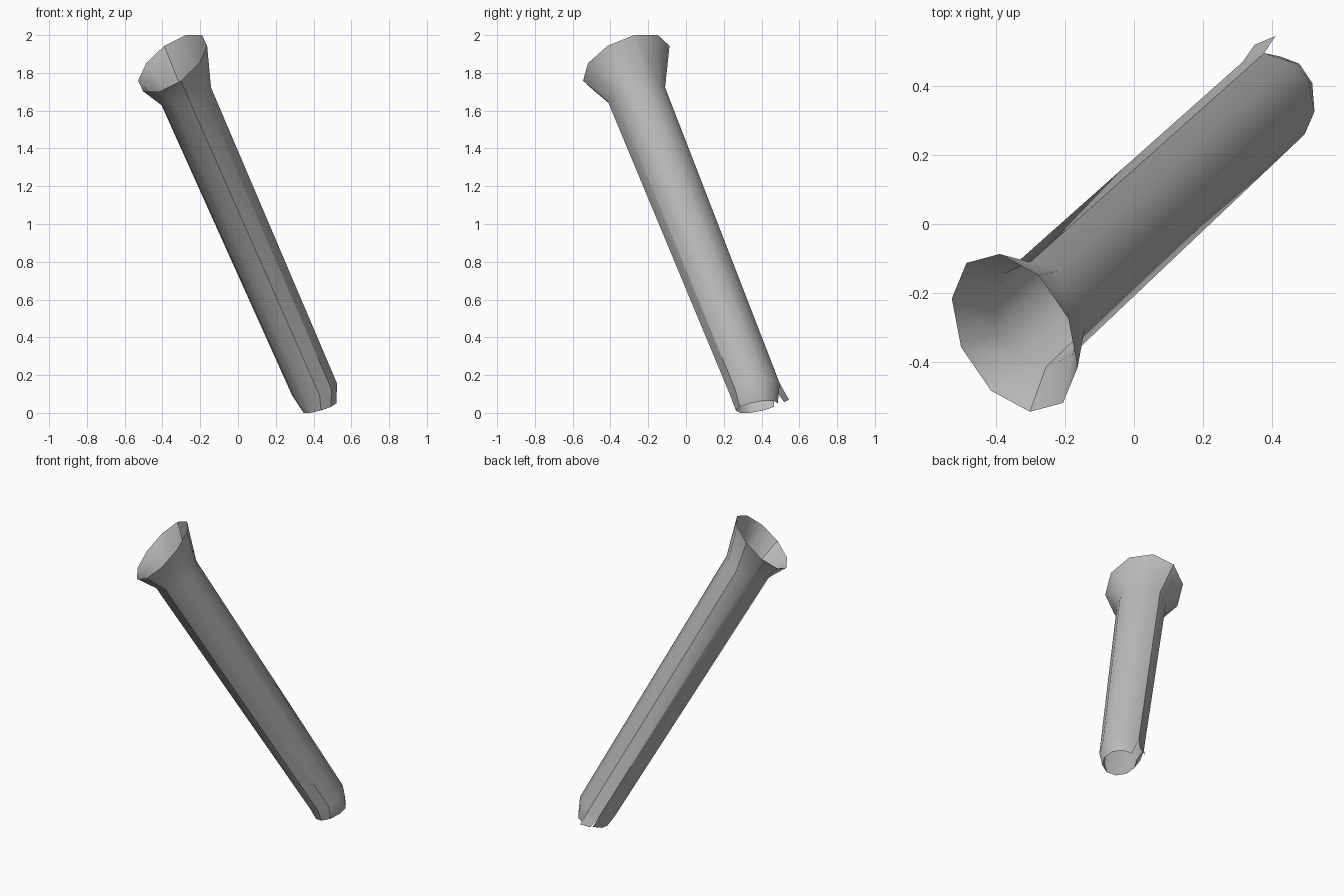
import bpy, bmesh, math
from mathutils import Vector

cube = bpy.data.objects.get("Cube")
if cube:
    bpy.data.objects.remove(cube, do_unlink=True)

SIDES = 10

# One plain grey for the whole tube
grey = bpy.data.materials.new("plain_grey")
grey.use_nodes = True
colour = (0.5, 0.5, 0.5, 1)
grey.diffuse_color = colour
grey.node_tree.nodes["Principled BSDF"].inputs["Base Color"].default_value = colour

# Oblique elliptical sections: centre, level half-axis, sloping half-axis
mouth = ((-0.346, -0.316, 1.851), (0.14, -0.203, 0), (0.118, 0.11, 0.157))
neck = ((-0.278, -0.262, 1.685), (0.098, -0.118, 0), (0.095, 0.095, 0.064))
shoulder = ((0.405, 0.365, 0.125), (0.09, -0.105, 0), (0.078, 0.078, 0.055))
lip = ((0.432, 0.375, 0.032), (0.06, -0.09, 0), (0.07, 0.065, 0.033))


def ring(bm, section):
    centre, u, v = map(Vector, section)
    angles = [math.tau * i / SIDES for i in range(SIDES)]
    return [bm.verts.new(centre + u * math.cos(a) + v * math.sin(a)) for a in angles]


def bridge(bm, upper, lower, skip=None):
    for i in range(SIDES):
        j = (i + 1) % SIDES
        if i != skip:
            bm.faces.new((upper[i], lower[i], lower[j], upper[j]))


def finish(bm, name):
    mesh = bpy.data.meshes.new(name)
    bm.to_mesh(mesh)
    bm.free()
    obj = bpy.data.objects.new(name, mesh)
    bpy.context.collection.objects.link(obj)
    mesh.materials.append(grey)
    bpy.ops.object.select_all(action='DESELECT')
    obj.select_set(True)
    bpy.context.view_layer.objects.active = obj
    bpy.ops.object.shade_smooth_by_angle(angle=math.radians(36))


# Open tube with a flared mouth, a tapered lower lip and one bent-out tab
bm = bmesh.new()
rings = [ring(bm, s) for s in (mouth, neck, shoulder, lip)]
TAB = 4
bridge(bm, rings[0], rings[1])
bridge(bm, rings[1], rings[2])
bridge(bm, rings[2], rings[3], skip=TAB)

# Tab continuing one side of the tube past the lip
outer = bm.verts.new((0.41, 0.545, 0.07))
inner = bm.verts.new((0.35, 0.52, 0.057))
bm.faces.new((rings[2][TAB], outer, inner, rings[2][TAB + 1]))
bm.normal_update()
finish(bm, "flared_tube")
